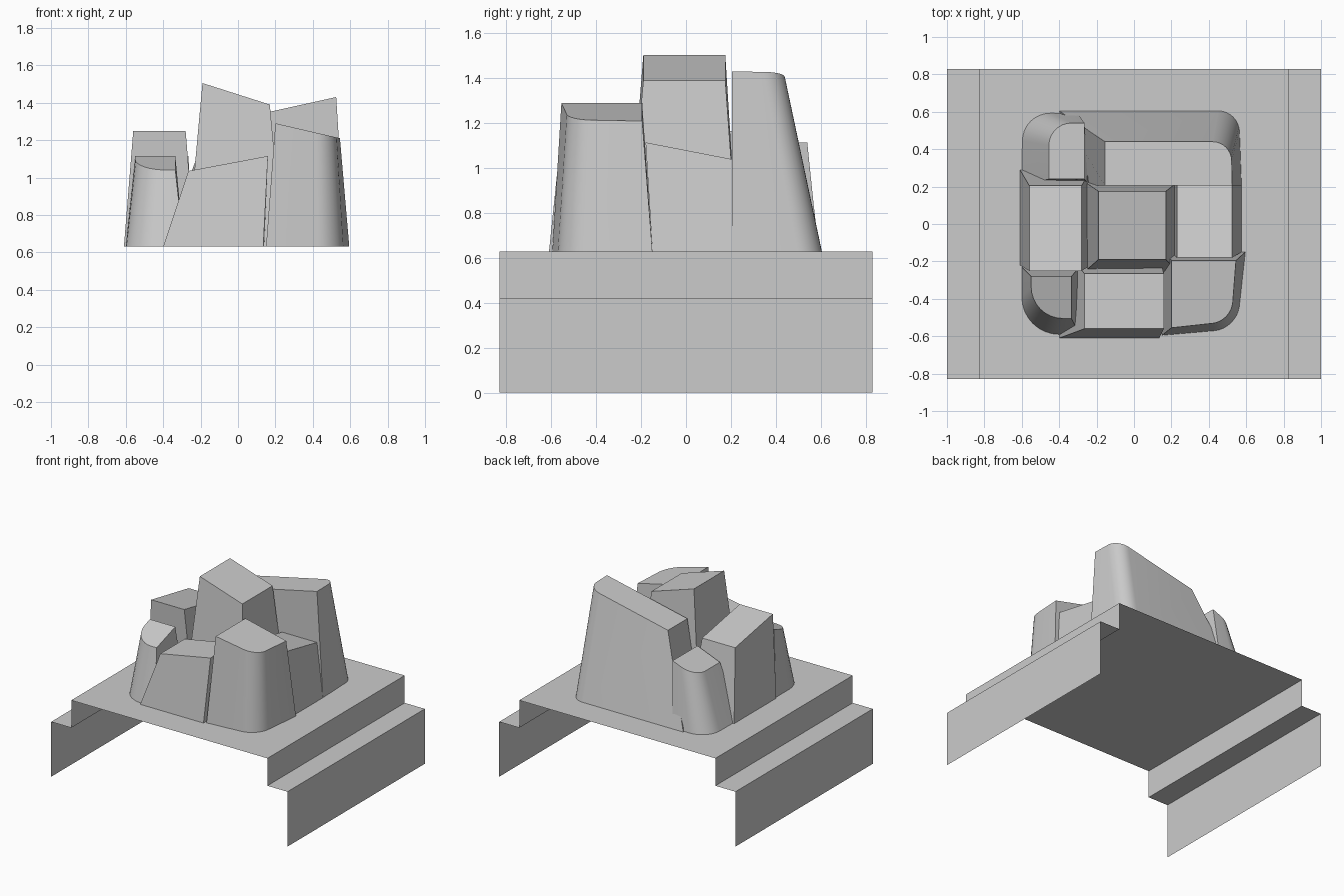
import bpy, math
from mathutils import Vector

if "Cube" in bpy.data.objects:
    bpy.data.objects.remove(bpy.data.objects["Cube"])

DECK = 0.63


def make(name, verts, faces):
    me = bpy.data.meshes.new(name)
    me.from_pydata(verts, [], faces)
    me.update()
    ob = bpy.data.objects.new(name, me)
    bpy.context.collection.objects.link(ob)
    return ob


def outline(quad, corner, r, seg=8):
    """Four corners (counter-clockwise), one of them optionally rounded."""
    pts = []
    for i, p in enumerate(quad):
        p = Vector(p)
        if i != corner:
            pts.append(p)
            continue
        a = p + (Vector(quad[i - 1]) - p).normalized() * r
        b = p + (Vector(quad[(i + 1) % 4]) - p).normalized() * r
        ang = [k / seg * math.pi / 2 for k in range(seg + 1)]
        pts += [p + (b - p) * (1 - math.cos(t)) + (a - p) * (1 - math.sin(t))
                for t in ang]
    return pts


def block(name, base, top, axis, p0, p1, corner=None, rb=0.1, rt=0.1):
    """Tapered block; its roof runs from p0=(pos, z) to p1 along the axis."""
    lo, hi = outline(base, corner, rb), outline(top, corner, rt)
    n = len(lo)
    k = (p1[1] - p0[1]) / (p1[0] - p0[0])
    verts = [(p.x, p.y, DECK) for p in lo]
    verts += [(p.x, p.y, p0[1] + k * (p[axis] - p0[0])) for p in hi]
    faces = [(i, (i + 1) % n, n + (i + 1) % n, n + i) for i in range(n)]
    faces.append(tuple(range(n, 2 * n)))
    ob = make(name, verts, faces)
    if corner is not None:
        bpy.ops.object.select_all(action='DESELECT')
        ob.select_set(True)
        bpy.context.view_layer.objects.active = ob
        bpy.ops.object.shade_smooth_by_angle(angle=math.radians(30))


def rect(x0, x1, y0, y1):
    return [(x0, y0), (x1, y0), (x1, y1), (x0, y1)]


# stepped open deck sheet
half = [(-1, 0), (-1, 0.42), (-0.83, 0.42), (-0.83, DECK)]
prof = half + [(-x, z) for x, z in reversed(half)]
n = len(prof)
make("stepped_deck",
     [(x, y, z) for y in (-0.83, 0.83) for x, z in prof],
     [(i, i + 1, n + i + 1, n + i) for i in range(n - 1)])

X, Y = 0, 1
# straight-sided blocks
block("centre_block", rect(-0.27, 0.24, -0.26, 0.23), rect(-0.19, 0.17, -0.19, 0.175),
      X, (-0.19, 1.505), (0.17, 1.39))
block("left_block", rect(-0.61, -0.23, -0.22, 0.29), rect(-0.56, -0.28, -0.25, 0.205),
      Y, (-0.25, 1.25), (0.205, 1.165))
block("front_block", [(-0.40, -0.61), (0.135, -0.61), (0.14, -0.2), (-0.32, -0.2)],
      rect(-0.265, 0.16, -0.56, -0.265), X, (-0.265, 1.035), (0.16, 1.115))
block("right_block", rect(0.20, 0.575, -0.15, 0.21), rect(0.23, 0.525, -0.18, 0.205),
      Y, (-0.18, 1.115), (0.205, 1.04))

# corner blocks with one rounded outer edge
block("front_left_block", rect(-0.60, -0.29, -0.59, -0.23), rect(-0.55, -0.335, -0.505, -0.28),
      Y, (-0.28, 1.115), (-0.505, 1.04), 0, 0.2, 0.17)
block("back_left_block", [(-0.60, 0.21), (-0.24, 0.21), (-0.30, 0.59), (-0.595, 0.595)],
      rect(-0.455, -0.265, 0.24, 0.54), X, (-0.455, 1.04), (-0.265, 1.115), 3, 0.15, 0.12)
block("front_right_block", [(0.15, -0.595), (0.55, -0.56), (0.595, -0.15), (0.16, -0.15)],
      [(0.20, -0.555), (0.52, -0.52), (0.545, -0.195), (0.20, -0.195)],
      X, (0.20, 1.29), (0.545, 1.21), 1, 0.12, 0.1)
block("back_right_block", [(-0.26, 0.205), (0.575, 0.205), (0.56, 0.605), (-0.40, 0.605)],
      [(-0.155, 0.205), (0.525, 0.205), (0.52, 0.44), (-0.155, 0.44)],
      X, (-0.155, 1.28), (0.525, 1.43), 2, 0.11, 0.1)
